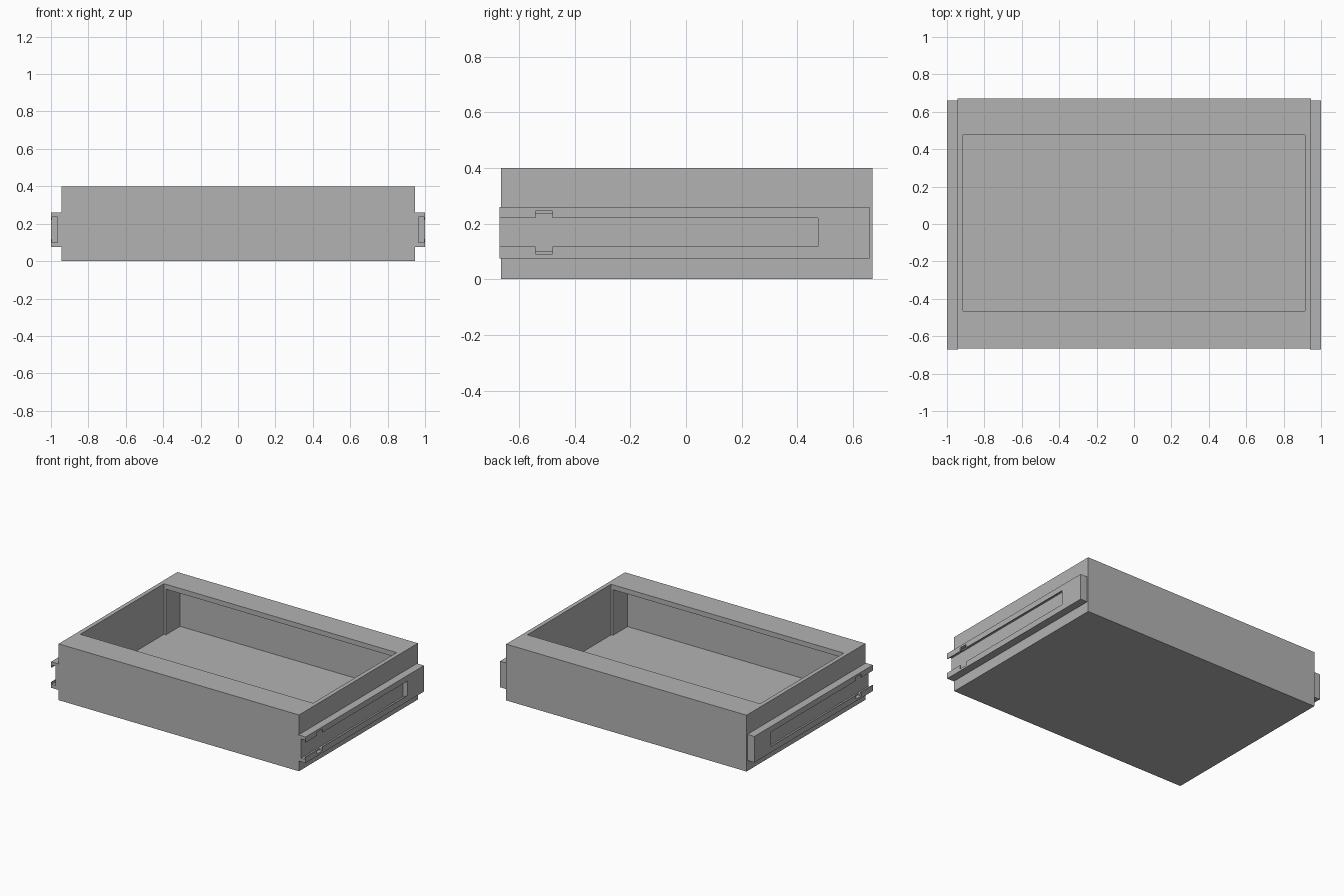
import bpy
import bmesh
from mathutils import Matrix, Vector

default = bpy.data.objects.get("Cube")
if default:
    bpy.data.objects.remove(default, do_unlink=True)

GREY = (0.45, 0.45, 0.45, 1.0)
grey = bpy.data.materials.new("plain_grey")
grey.use_nodes = True
grey.diffuse_color = GREY
grey.node_tree.nodes["Principled BSDF"].inputs["Base Color"].default_value = GREY


def box(name, xs, ys, zs):
    """Flat-faced box spanning the given ranges."""
    low, high = (Vector(c) for c in zip(xs, ys, zs))
    size = high - low
    bm = bmesh.new()
    place = Matrix.Translation((low + high) / 2) @ Matrix.Diagonal(size).to_4x4()
    bmesh.ops.create_cube(bm, size=1, matrix=place)
    mesh = bpy.data.meshes.new(name)
    bm.to_mesh(mesh)
    bm.free()
    mesh.materials.append(grey)
    obj = bpy.data.objects.new(name, mesh)
    bpy.context.scene.collection.objects.link(obj)
    return obj


def cut(target, xs, ys, zs):
    """Remove a box-shaped volume from the target."""
    cutter = box("cutter", xs, ys, zs)
    cutter.hide_render = True
    mod = target.modifiers.new("cut", "BOOLEAN")
    mod.operation = "DIFFERENCE"
    mod.solver = "EXACT"
    mod.object = cutter
    bpy.context.view_layer.objects.active = target
    bpy.ops.object.modifier_apply(modifier=mod.name)
    mesh = cutter.data
    bpy.data.objects.remove(cutter, do_unlink=True)
    bpy.data.meshes.remove(mesh)


# Drawer body: rim opening, then the hollow running under the front and back rims
body = box("drawer_body", (-0.945, 0.945), (-0.665, 0.67), (0, 0.4))
cut(body, (-0.915, 0.915), (-0.465, 0.475), (0.04, 0.5))
cut(body, (-0.9, 0.9), (-0.63, 0.635), (0.04, 0.365))


def slide_rail(name, side):
    """C-shaped rail, open at the front, with thin lips and a notch."""
    def span(a, b):
        return tuple(sorted((side * a, side * b)))

    rail = box(name, span(0.94, 1.0), (-0.67, 0.66), (0.075, 0.26))
    cut(rail, span(0.965, 0.995), (-0.8, 0.475), (0.1, 0.237))
    cut(rail, span(0.98, 1.1), (-0.8, 0.475), (0.117, 0.22))
    cut(rail, span(0.975, 1.1), (-0.54, -0.48), (0.09, 0.245))


slide_rail("left_slide_rail", 1)
slide_rail("right_slide_rail", -1)
